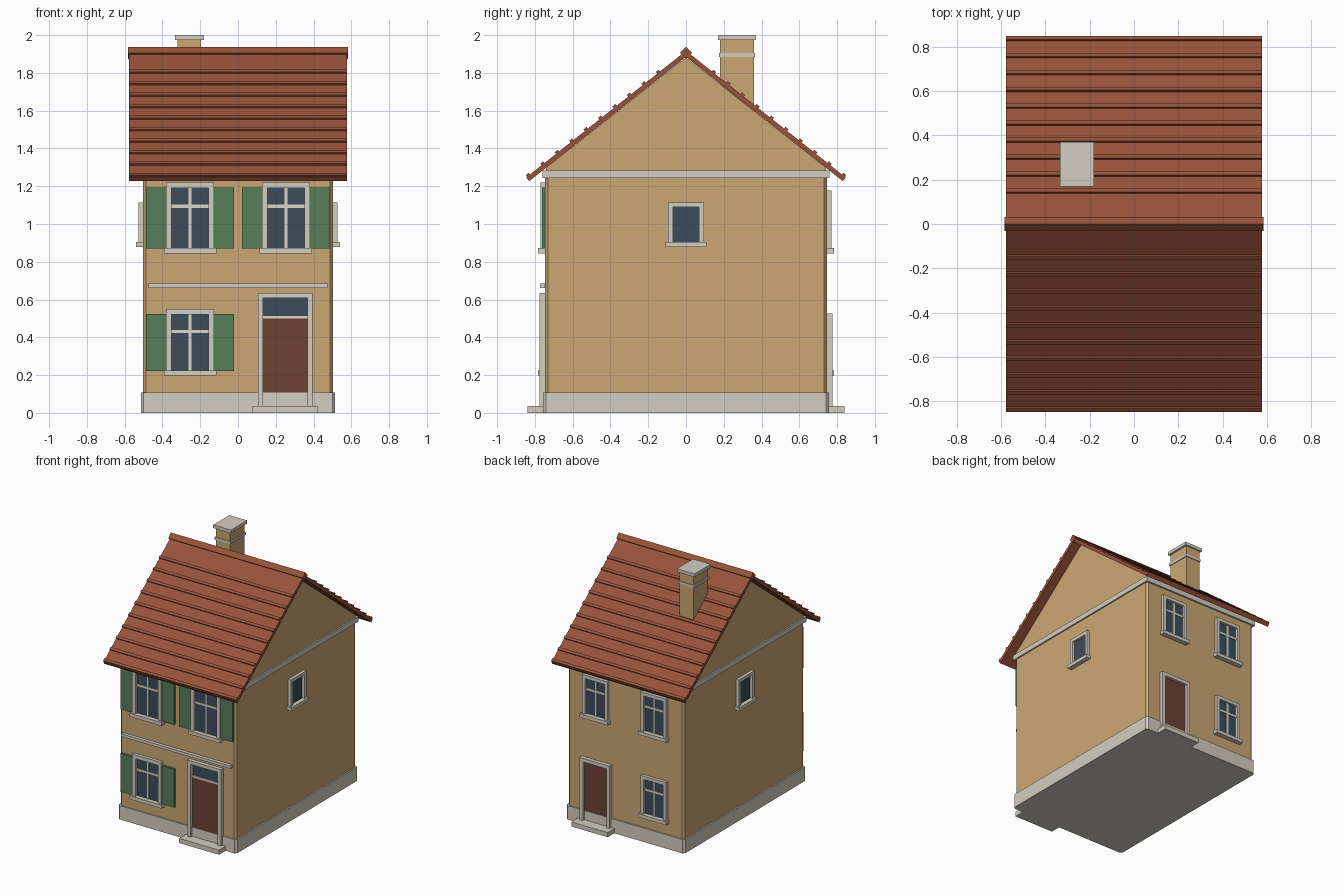
import bpy
import bmesh
from math import atan2, cos, sin
from mathutils import Vector

cube = bpy.data.objects.get("Cube")
if cube:
    bpy.data.objects.remove(cube, do_unlink=True)


def material(name, r, g, b):
    m = bpy.data.materials.new(name)
    m.use_nodes = True
    m.diffuse_color = (r, g, b, 1)
    node = next(n for n in m.node_tree.nodes if n.type == 'BSDF_PRINCIPLED')
    node.inputs["Base Color"].default_value = (r, g, b, 1)
    return m


PLASTER = material("ochre plaster", 0.60, 0.39, 0.17)
STONE = material("pale stone", 0.66, 0.62, 0.54)
TILE = material("red clay tile", 0.31, 0.085, 0.042)
GLASS = material("dark blue glass", 0.045, 0.075, 0.11)
SASH = material("cream sash", 0.72, 0.68, 0.58)
SHUTTER = material("green paint", 0.095, 0.21, 0.10)
DOOR = material("brown door wood", 0.15, 0.055, 0.035)

WALL_X, WALL_Y = 0.503, 0.746


def finish(name, bm, mat):
    bmesh.ops.recalc_face_normals(bm, faces=bm.faces)
    mesh = bpy.data.meshes.new(name)
    bm.to_mesh(mesh)
    bm.free()
    mesh.materials.append(mat)
    obj = bpy.data.objects.new(name, mesh)
    bpy.context.scene.collection.objects.link(obj)
    return obj


def boxes(name, mat, *spans, chamfer=0):
    """One object of boxes, each (x0, x1, y0, y1, z0, z1)."""
    bm = bmesh.new()
    for x0, x1, y0, y1, z0, z1 in spans:
        verts = bmesh.ops.create_cube(bm, size=1)["verts"]
        for v in verts:
            v.co = ((x0 + x1) / 2 + v.co.x * (x1 - x0),
                    (y0 + y1) / 2 + v.co.y * (y1 - y0),
                    (z0 + z1) / 2 + v.co.z * (z1 - z0))
    if chamfer:
        upright = [e for e in bm.edges
                   if abs(e.verts[0].co.z - e.verts[1].co.z) > 0.01]
        bmesh.ops.bevel(bm, geom=upright, offset=chamfer, segments=1, affect='EDGES')
    return finish(name, bm, mat)


def block(name, mat, hx, hy, z0, z1, cx=0, cy=0, chamfer=0):
    return boxes(name, mat, (cx - hx, cx + hx, cy - hy, cy + hy, z0, z1), chamfer=chamfer)


def prisms(name, mat, half_x, *profiles):
    """Profiles in (y, z) extruded along x."""
    bm = bmesh.new()
    for profile in profiles:
        face = bm.faces.new([bm.verts.new((-half_x, y, z)) for y, z in profile])
        new = bmesh.ops.extrude_face_region(bm, geom=[face])["geom"]
        moved = [g for g in new if isinstance(g, bmesh.types.BMVert)]
        bmesh.ops.translate(bm, vec=(2 * half_x, 0, 0), verts=moved)
    return finish(name, bm, mat)


def on_wall(wall, name, mat, *spans):
    """Boxes on a wall, each (u0, u1, z0, z1, projection)."""
    out = []
    for u0, u1, z0, z1, d in spans:
        sign = -1 if wall in ("front", "right") else 1
        face = WALL_Y if wall in ("front", "back") else WALL_X
        a, b = sorted((sign * (face - 0.01), sign * (face + d)))
        out.append((u0, u1, a, b, z0, z1) if face == WALL_Y else (a, b, u0, u1, z0, z1))
    return boxes(wall + "_" + name, mat, *out)


def surround(u, half, z0, z1, t, d):
    """Two jambs and a lintel."""
    return [(u - half, u - half + t, z0, z1, d), (u + half - t, u + half, z0, z1, d),
            (u - half + t, u + half - t, z1 - t, z1, d)]


def window(wall, name, u, half, z0, z1, t=0.03, bars=True, shutters=False):
    w = half - t
    on_wall(wall, name + "_glass", GLASS, (u - w, u + w, z0, z1 - t, 0.004))
    on_wall(wall, name + "_surround", STONE, *surround(u, half, z0, z1, t, 0.024))
    on_wall(wall, name + "_sill", STONE, (u - half - 0.012, u + half + 0.012,
                                          z0 - 0.015, z0 + 0.012, 0.038))
    if bars:
        bar = z0 + 0.65 * (z1 - z0)
        on_wall(wall, name + "_glazing_bars", SASH,
                (u - 0.008, u + 0.008, z0, z1 - t, 0.01),
                (u - w, u + w, bar - 0.008, bar + 0.008, 0.01))
    if shutters:
        on_wall(wall, name + "_shutters", SHUTTER,
                *[(min(a, b), max(a, b), z0 + 0.01, z1 - 0.027, 0.016)
                  for s in (-1, 1)
                  for a, b in [(u + s * half, u + s * (half + 0.105))]])


def entrance(wall, u, half, top, fanlight):
    w = half - 0.028
    leaf_top = top - 0.13 if fanlight else top - 0.028
    on_wall(wall, "door_leaf", DOOR, (u - w, u + w, 0.035, leaf_top, 0.008))
    on_wall(wall, "door_surround", STONE, *surround(u, half, 0.035, top, 0.028, 0.03))
    on_wall(wall, "door_step", STONE, (u - half - 0.028, u + half + 0.028, 0, 0.036, 0.093))
    if fanlight:
        on_wall(wall, "door_fanlight", GLASS, (u - w, u + w, leaf_top, top - 0.028, 0.004))
        on_wall(wall, "door_transom", SASH, (u - w, u + w, leaf_top - 0.004, leaf_top + 0.011, 0.014))


# Walls, base and cornice
block("walls", PLASTER, WALL_X, WALL_Y, 0.004, 1.27, chamfer=0.015)
block("plinth", STONE, 0.514, 0.757, 0, 0.108, chamfer=0.015)
block("cornice", STONE, 0.514, 0.76, 1.243, 1.283)
prisms("gable", PLASTER, WALL_X, [(-0.74, 1.27), (0.74, 1.27), (0.74, 1.298), (0, 1.882), (-0.74, 1.298)])

# Roof slopes with tile courses
RIDGE, EAVE = Vector((0, 1.885)), Vector((0.83, 1.227))
run = (EAVE - RIDGE).normalized()
up = Vector((-run.y, run.x))
thick = 0.025
peak = RIDGE.y + thick / up.y
lip = EAVE + up * thick
half_roof = [(0, RIDGE.y), tuple(EAVE), tuple(lip)]
prisms("roof_slopes", TILE, 0.576,
       half_roof + [(0, peak)] + [(-y, z) for y, z in reversed(half_roof[1:])])
courses = []
for i in range(10):
    y = 0.145 + i * 0.0765
    p = Vector((y, peak + y * run.y / run.x))
    course = [p - run * 0.01 - up * 0.005, p + run * 0.01 - up * 0.005,
              p + run * 0.01 + up * 0.011, p - run * 0.01 + up * 0.011]
    for side in (-1, 1):
        courses.append([(side * c.x, c.y) for c in course])
prisms("tile_courses", TILE, 0.576, *courses)
prisms("ridge_cap", TILE, 0.583, [(0, 1.874), (0.032, 1.906), (0, 1.938), (-0.032, 1.906)])

# Chimney
CX, CY = -0.257, 0.27
block("chimney_stack", PLASTER, 0.062, 0.09, 1.55, 1.98, CX, CY)
block("chimney_band", STONE, 0.068, 0.096, 1.885, 1.905, CX, CY)
block("chimney_cap", STONE, 0.077, 0.1, 1.975, 2.0, CX, CY)

# Front
BAY = 0.254
window("front", "upper_right_window", -BAY, 0.127, 0.86, 1.22, shutters=True)
window("front", "upper_left_window", BAY, 0.127, 0.86, 1.22, shutters=True)
window("front", "lower_window", -BAY, 0.127, 0.212, 0.55, shutters=True)
entrance("front", 0.25, 0.145, 0.635, True)
on_wall("front", "string_course", STONE, (-0.475, 0.475, 0.662, 0.684, 0.026))

# Back
for label, u, z0, z1 in (("upper_left", BAY, 0.86, 1.178), ("upper_right", -BAY, 0.86, 1.178),
                         ("lower_right", -BAY, 0.212, 0.523)):
    window("back", label + "_window", u, 0.11, z0, z1, t=0.026)
entrance("back", 0.25, 0.13, 0.525, False)

# Gable ends
for wall in ("left", "right"):
    window(wall, "gable_window", 0, 0.096, 0.893, 1.115, t=0.026, bars=False)
